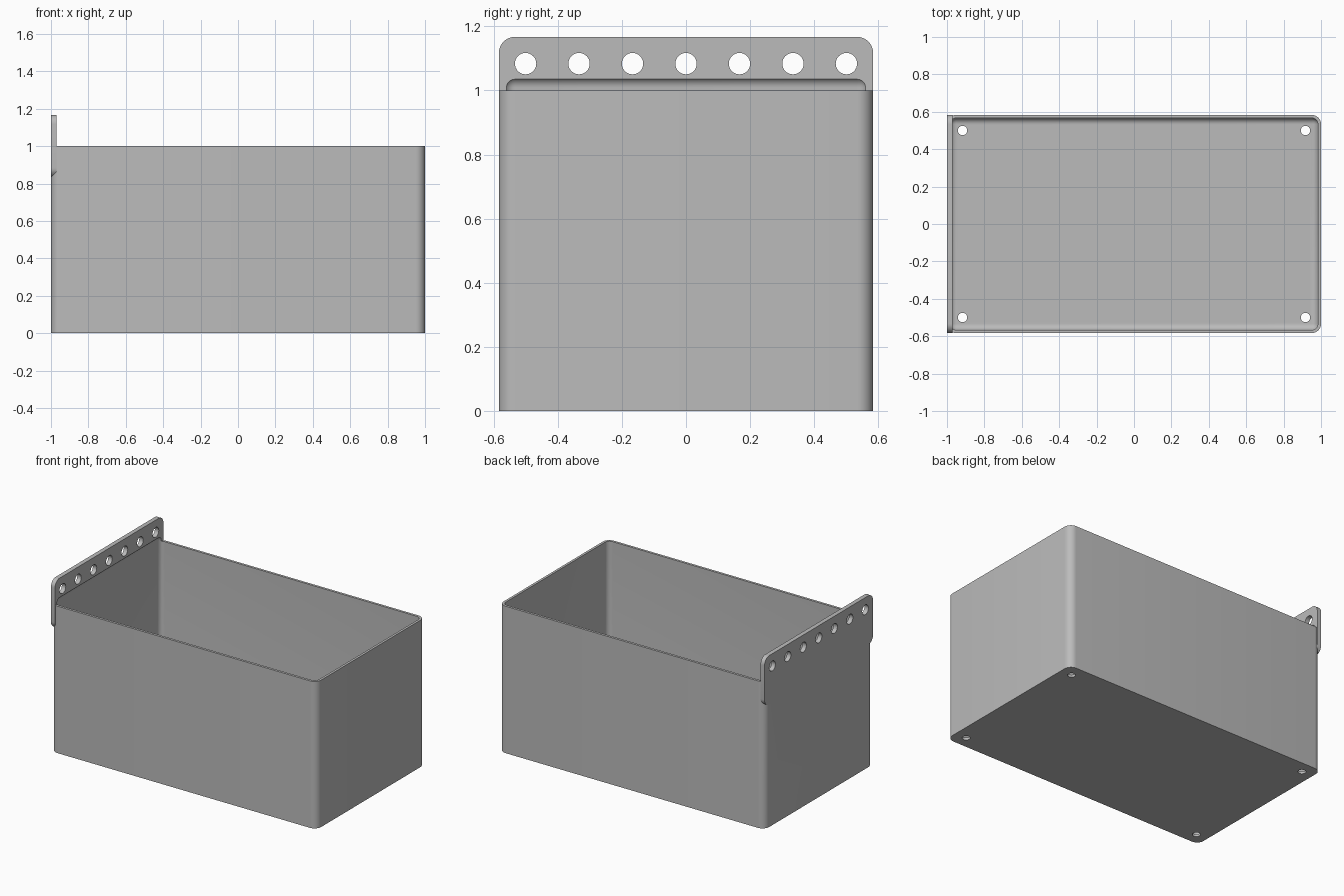
import bpy, bmesh, math
from mathutils import Matrix, Vector

old = bpy.data.objects.get("Cube")
if old:
    bpy.data.objects.remove(old, do_unlink=True)

MM = 1 / 60               # design unit
LENGTH, WIDTH, HEIGHT = 120, 70, 60
WALL, PLATE = 1, 1.8


def add_object(name, bm):
    bmesh.ops.recalc_face_normals(bm, faces=bm.faces)
    mesh = bpy.data.meshes.new(name)
    bm.to_mesh(mesh)
    bm.free()
    obj = bpy.data.objects.new(name, mesh)
    bpy.context.collection.objects.link(obj)
    return obj


def rounded_box(name, low, high, radius, axis=None):
    """Box with edges along one axis (or all edges) rounded."""
    low, high = Vector(low) * MM, Vector(high) * MM
    bm = bmesh.new()
    bmesh.ops.create_cube(bm, size=1)
    bmesh.ops.scale(bm, vec=high - low, verts=bm.verts)
    bmesh.ops.translate(bm, vec=(low + high) / 2, verts=bm.verts)
    edges = [e for e in bm.edges if axis is None or
             abs((e.verts[0].co - e.verts[1].co).normalized()[axis]) > 0.9]
    bmesh.ops.bevel(bm, geom=edges, offset=radius * MM, segments=8,
                    profile=0.5, affect='EDGES')
    return add_object(name, bm)


def drills(name, centres, radius, depth, axis):
    """One cutter mesh holding a cylinder at every centre."""
    bm = bmesh.new()
    turn = Matrix.Rotation(math.pi / 2, 4, axis) if axis == 'Y' else Matrix()
    for c in centres:
        bmesh.ops.create_cone(bm, cap_ends=True, segments=32, radius1=radius * MM,
                              radius2=radius * MM, depth=depth * MM,
                              matrix=Matrix.Translation(Vector(c) * MM) @ turn)
    return add_object(name, bm)


def combine(target, tool, operation):
    mod = target.modifiers.new(operation.lower(), 'BOOLEAN')
    mod.object, mod.operation, mod.solver = tool, operation, 'EXACT'
    bpy.context.view_layer.objects.active = target
    bpy.ops.object.modifier_apply(modifier=mod.name)
    bpy.data.objects.remove(tool, do_unlink=True)


x, y = LENGTH / 2, WIDTH / 2

# Outer shell, with the hanging plate joined to its left-hand end
storage_bin = rounded_box("storage_bin", (-x, -y, 0), (x, y, HEIGHT), 3, axis=2)
plate = rounded_box("hanging_plate", (-x, -y, 50), (-x + PLATE, y, 70), 3, axis=0)
combine(storage_bin, plate, 'UNION')

# Filleted cavity, which also scoops the foot of the plate
cavity = rounded_box("cavity", (-x + WALL, -y + WALL, WALL),
                     (x - WALL, y - WALL, HEIGHT + 2.5), 2)
combine(storage_bin, cavity, 'DIFFERENCE')

# Row of hanging holes and four floor holes
row = [(-x + PLATE / 2, 10 * i, 65) for i in range(-3, 4)]
combine(storage_bin, drills("hanging_holes", row, 2, 8, 'Y'), 'DIFFERENCE')
corners = [(sx * 55, sy * 30, 0) for sx in (-1, 1) for sy in (-1, 1)]
combine(storage_bin, drills("floor_holes", corners, 1.5, 8, 'Z'), 'DIFFERENCE')

# Plain grey finish
grey = bpy.data.materials.new("plain_grey")
grey.use_nodes = True
colour = (0.5, 0.5, 0.5, 1)
grey.diffuse_color = colour
grey.node_tree.nodes["Principled BSDF"].inputs["Base Color"].default_value = colour
storage_bin.data.materials.clear()
storage_bin.data.materials.append(grey)

bpy.ops.object.select_all(action='DESELECT')
storage_bin.select_set(True)
bpy.context.view_layer.objects.active = storage_bin
bpy.ops.object.shade_smooth_by_angle(angle=math.radians(30))
